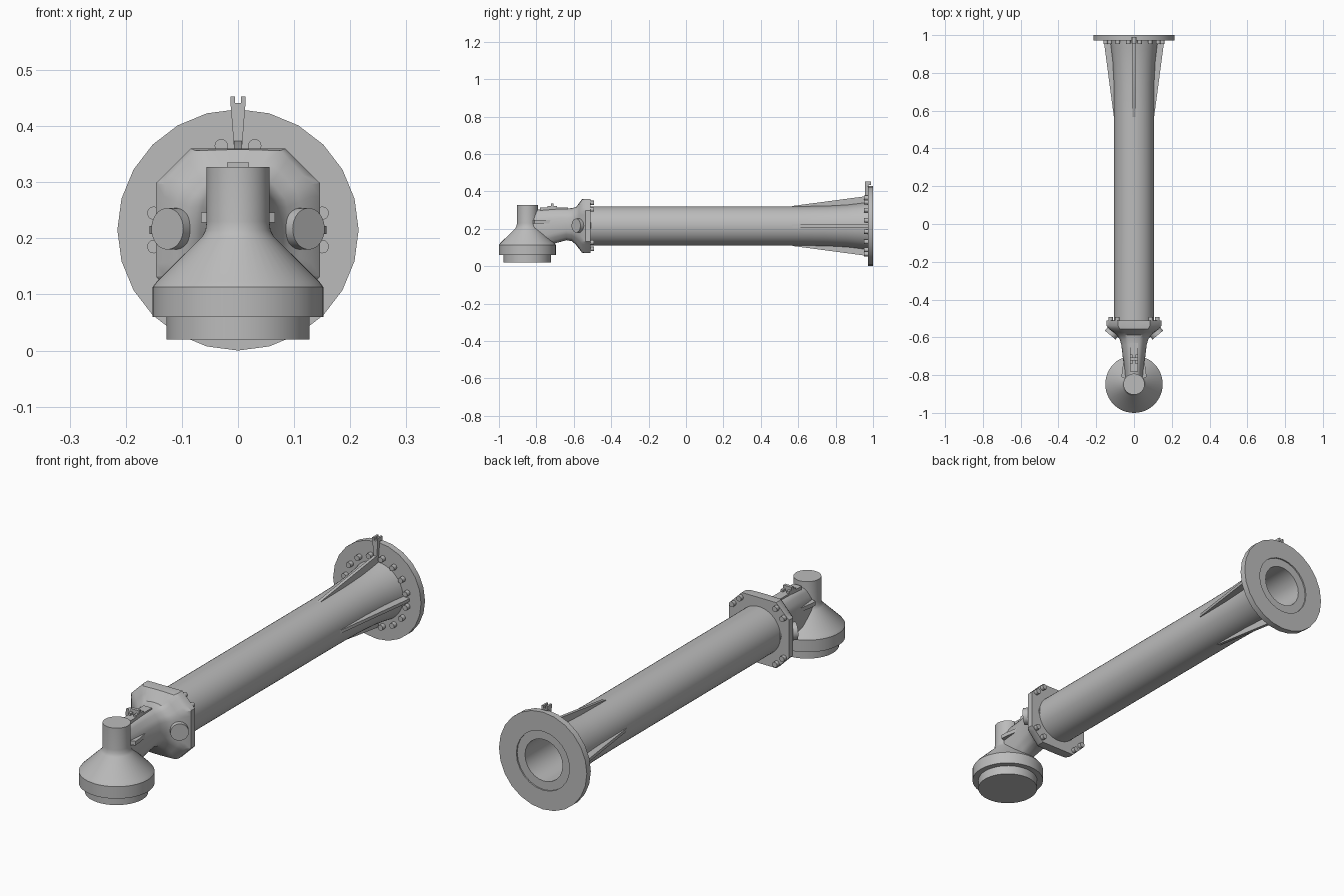
import bpy, bmesh, math
from mathutils import Matrix, Vector

cube = bpy.data.objects.get("Cube")
if cube:
    bpy.data.objects.remove(cube)

grey = bpy.data.materials.new("cast metal grey")
grey.use_nodes = True
grey.diffuse_color = (0.5, 0.5, 0.5, 1)
grey.node_tree.nodes["Principled BSDF"].inputs["Base Color"].default_value = (0.5, 0.5, 0.5, 1)

AXIS = 0.215       # height of the tube centreline
HEAD_Y = -0.848    # centre of the front head
TO_TUBE = Matrix.Translation((0, 0, AXIS)) @ Matrix.Rotation(-math.pi / 2, 4, 'X')


def finish(name, bm, matrix=Matrix(), angle=32):
    bmesh.ops.transform(bm, matrix=matrix, verts=bm.verts)
    bmesh.ops.recalc_face_normals(bm, faces=bm.faces)
    mesh = bpy.data.meshes.new(name)
    bm.to_mesh(mesh)
    bm.free()
    mesh.materials.append(grey)
    mesh.polygons.foreach_set("use_smooth", [True] * len(mesh.polygons))
    mesh.set_sharp_from_angle(angle=math.radians(angle))
    obj = bpy.data.objects.new(name, mesh)
    bpy.context.collection.objects.link(obj)
    return obj


def bridge(bm, rings, closed=False):
    """Join consecutive rings of vertices with quads."""
    n = len(rings[0])
    pairs = list(zip(rings, rings[1:])) + ([(rings[-1], rings[0])] if closed else [])
    for a, b in pairs:
        for i in range(n):
            j = (i + 1) % n
            bm.faces.new((a[i], a[j], b[j], b[i]))
    if not closed:
        bm.faces.new(rings[0])
        bm.faces.new(rings[-1])


def lathe(name, profile, matrix, segments=48, closed=False):
    """Spin (radius, height) points about local z."""
    bm = bmesh.new()
    turns = [2 * math.pi * i / segments for i in range(segments)]
    rings = [[bm.verts.new((r * math.cos(t), r * math.sin(t), h)) for t in turns]
             for r, h in profile]
    bridge(bm, rings, closed)
    return finish(name, bm, matrix)


def prism(name, outline, thickness, matrix=Matrix()):
    """Extrude a (y, z) outline symmetrically along x."""
    bm = bmesh.new()
    rings = [[bm.verts.new((x, y, z)) for y, z in outline]
             for x in (-thickness / 2, thickness / 2)]
    bridge(bm, rings)
    return finish(name, bm, matrix)


def box(name, x, y, z):
    bm = bmesh.new()
    size = Vector((x[1] - x[0], y[1] - y[0], z[1] - z[0]))
    mid = Vector((x[0] + x[1], y[0] + y[1], z[0] + z[1])) / 2
    bmesh.ops.create_cube(bm, size=1)
    return finish(name, bm, Matrix.Translation(mid) @ Matrix.Diagonal(size).to_4x4())


def bolt(name, x, z, y0, y1):
    lathe(name, [(0.012, y0), (0.012, y1)],
          Matrix.Translation((x, 0, z)) @ TO_TUBE, segments=12)


# Main tube with a flared rear end and an open bore
lathe("main_tube", [(0.105, -0.52), (0.105, 0.6), (0.107, 0.75), (0.113, 0.86), (0.121, 0.93),
                    (0.128, 0.975), (0.092, 0.975), (0.092, -0.5), (0.05, -0.52)],
      TO_TUBE, closed=True)

# Rear flange with a shallow stepped seat around the bore
lathe("rear_flange", [(0.215, 0.972), (0.215, 1.0), (0.13, 1.0), (0.13, 0.994),
                      (0.092, 0.994), (0.092, 0.972)], TO_TUBE, segments=24, closed=True)

for i in range(16):
    a = 2 * math.pi * (i + 0.5) / 16
    bolt("rear_flange_bolt", 0.153 * math.cos(a), 0.153 * math.sin(a), 0.952, 0.975)

# Four tapering ribs that brace the flange
for i in range(4):
    turn = Matrix.Translation((0, 0, AXIS)) @ Matrix.Rotation(i * math.pi / 2, 4, 'Y')
    prism("brace_rib", [(0.56, 0.1), (0.57, 0.107), (0.955, 0.158), (0.975, 0.158), (0.975, 0.1)],
          0.014, turn)

# Index latch on top of the flange
bm = bmesh.new()
latch = [[bm.verts.new((x * w, y, z)) for x, y in
          ((-1, 0.958), (1, 0.958), (1, 0.975), (-1, 0.975))]
         for w, z in ((0.007, 0.36), (0.013, 0.437))]
bridge(bm, latch)
finish("latch_wedge", bm)
box("latch_block", (-0.013, 0.013), (0.956, 0.99), (0.435, 0.441))
for s in (-1, 1):
    box("latch_ear", sorted((s * 0.005, s * 0.013)), (0.956, 0.99), (0.438, 0.453))

# Eight-sided coupling plate blending into the rounded neck and arm
STEPS = 48


def section(bm, y, zc, hw, hh, roundness):
    ring = []
    corner = 1 + math.tan(math.pi / 6)
    for i in range(STEPS):
        t = 2 * math.pi * i / STEPS
        c, s = math.cos(t), math.sin(t)
        r = 1 / max(abs(c), abs(s), (abs(c) + abs(s)) / corner)
        r += (1 - r) * roundness
        ring.append(bm.verts.new((hw * r * c, y, zc + hh * r * s)))
    return ring


bm = bmesh.new()
stations = [(-0.51, AXIS, 0.146, 0.145, 0), (-0.538, AXIS, 0.146, 0.145, 0),
            (-0.556, AXIS, 0.132, 0.143, 0.1), (-0.572, AXIS, 0.112, 0.122, 0.4),
            (-0.588, AXIS, 0.092, 0.101, 0.6), (-0.61, 0.222, 0.076, 0.088, 0.7),
            (-0.64, 0.224, 0.067, 0.085, 0.7), (-0.7, 0.215, 0.06, 0.093, 0.7),
            (-0.75, 0.205, 0.054, 0.1, 0.7), (-0.82, 0.2, 0.048, 0.1, 0.7)]
bridge(bm, [section(bm, *s) for s in stations])
finish("coupling_and_arm", bm)

for sx in (-1, 1):
    for sz in (-1, 1):
        for x, z in ((0.123, 0.088), (0.088, 0.123)):
            bolt("coupling_bolt", sx * x, sz * z, -0.515, -0.493)
    # Angled side lugs, facing outwards and forwards
    out = Vector((sx * 0.64, -0.77, 0))
    lathe("side_lug", [(0.037, -0.075), (0.037, 0)],
          Matrix.Translation((sx * 0.126, -0.588, AXIS + 0.002)) @ out.to_track_quat('Z', 'Y').to_matrix().to_4x4(),
          segments=32)
    # Slim side fin between arm and head
    bm = bmesh.new()
    fin = [[bm.verts.new((sx * x, y, z)) for x, y in
            ((0.02, -0.83), (0.066, -0.81), (0.064, -0.78), (0.05, -0.7), (0.02, -0.7))]
           for z in (0.228, 0.246)]
    bridge(bm, fin)
    finish("arm_fin", bm)

# Front head: wide drum, cone and upright stem
lathe("front_head", [(0.127, 0.02), (0.127, 0.06), (0.152, 0.06), (0.152, 0.113), (0.145, 0.123),
                     (0.064, 0.203), (0.058, 0.214), (0.056, 0.23), (0.056, 0.327)],
      Matrix.Translation((0, HEAD_Y, 0)))

# Bracket on top of the arm
box("arm_bracket_base", (-0.02, 0.02), (-0.78, -0.63), (0.28, 0.313))
box("arm_bracket_tab", (-0.02, 0.02), (-0.722, -0.708), (0.3, 0.335))
for s in (-1, 1):
    box("arm_bracket_ear", sorted((s * 0.008, s * 0.02)), (-0.74, -0.69), (0.3, 0.322))
